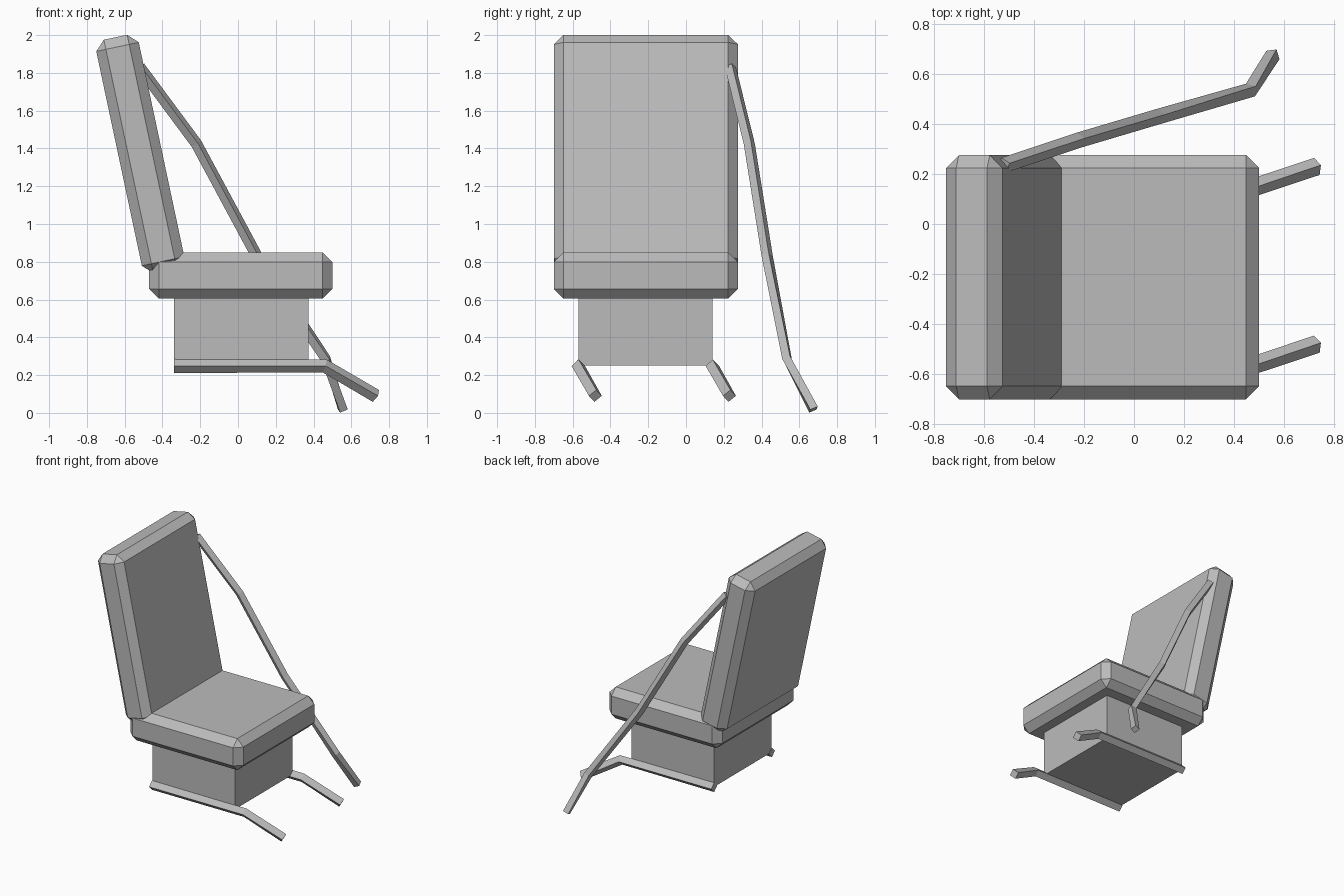
import bpy, bmesh, math
from mathutils import Vector, Matrix

if "Cube" in bpy.data.objects:
    bpy.data.objects.remove(bpy.data.objects["Cube"])

grey = bpy.data.materials.new("plain grey")
grey.diffuse_color = (0.5, 0.5, 0.5, 1)
grey.use_nodes = True
grey.node_tree.nodes["Principled BSDF"].inputs["Base Color"].default_value = grey.diffuse_color


def finish(name, bm):
    bmesh.ops.recalc_face_normals(bm, faces=bm.faces)
    mesh = bpy.data.meshes.new(name)
    bm.to_mesh(mesh)
    bm.free()
    mesh.materials.append(grey)
    obj = bpy.data.objects.new(name, mesh)
    bpy.context.collection.objects.link(obj)
    return obj


def box(name, centre, size, chamfer=0.0, tilt=0.0):
    bm = bmesh.new()
    bmesh.ops.create_cube(bm, size=1)
    bmesh.ops.scale(bm, vec=size, verts=bm.verts)
    if chamfer:
        bmesh.ops.bevel(bm, geom=bm.edges[:], offset=chamfer, segments=1,
                        affect='EDGES', profile=0.5)
    bm.transform(Matrix.Translation(centre) @ Matrix.Rotation(tilt, 4, 'Y'))
    return finish(name, bm)


def bar(name, path, radius):
    """Four-sided bar swept along a path, one edge upwards."""
    pts = [Vector(p) for p in path]
    bm = bmesh.new()
    rings = []
    for i, p in enumerate(pts):
        t = Vector()
        if i > 0:
            t += (p - pts[i - 1]).normalized()
        if i < len(pts) - 1:
            t += (pts[i + 1] - p).normalized()
        t.normalize()
        side = t.cross(Vector((0, 0, 1))).normalized()
        up = side.cross(t)
        rings.append([bm.verts.new(p + d * radius) for d in (side, up, -side, -up)])
    for a, b in zip(rings, rings[1:]):
        for k in range(4):
            j = (k + 1) % 4
            bm.faces.new((a[k], a[j], b[j], b[k]))
    bm.faces.new(rings[0])
    bm.faces.new(rings[-1])
    return finish(name, bm)


# Cushions
box("seat", (0.015, -0.2125, 0.7275), (0.97, 0.975, 0.245), 0.052)
tilt = math.radians(-12)
s, c = math.sin(-tilt), math.cos(tilt)
across, along = -0.221, 1.448
box("backrest", (across * c - along * s, -0.2125, across * s + along * c),
    (0.23, 0.975, 1.264), 0.052, tilt)

# Pedestal under the seat
box("pedestal", (0.0175, -0.215, 0.435), (0.71, 0.71, 0.37))

# Two rails along the pedestal's lower edges, bent down at the front
for name, y in (("near_rail", -0.57), ("far_rail", 0.14)):
    bar(name, [(-0.34, y, 0.248), (0.46, y, 0.248), (0.73, y + 0.09, 0.09)], 0.036)

# Long bent lever beside the seat
bar("side_lever", [(-0.52, 0.235, 1.83), (-0.22, 0.335, 1.425), (0.1, 0.43, 0.83),
                   (0.465, 0.535, 0.285), (0.555, 0.675, 0.018)], 0.031)
